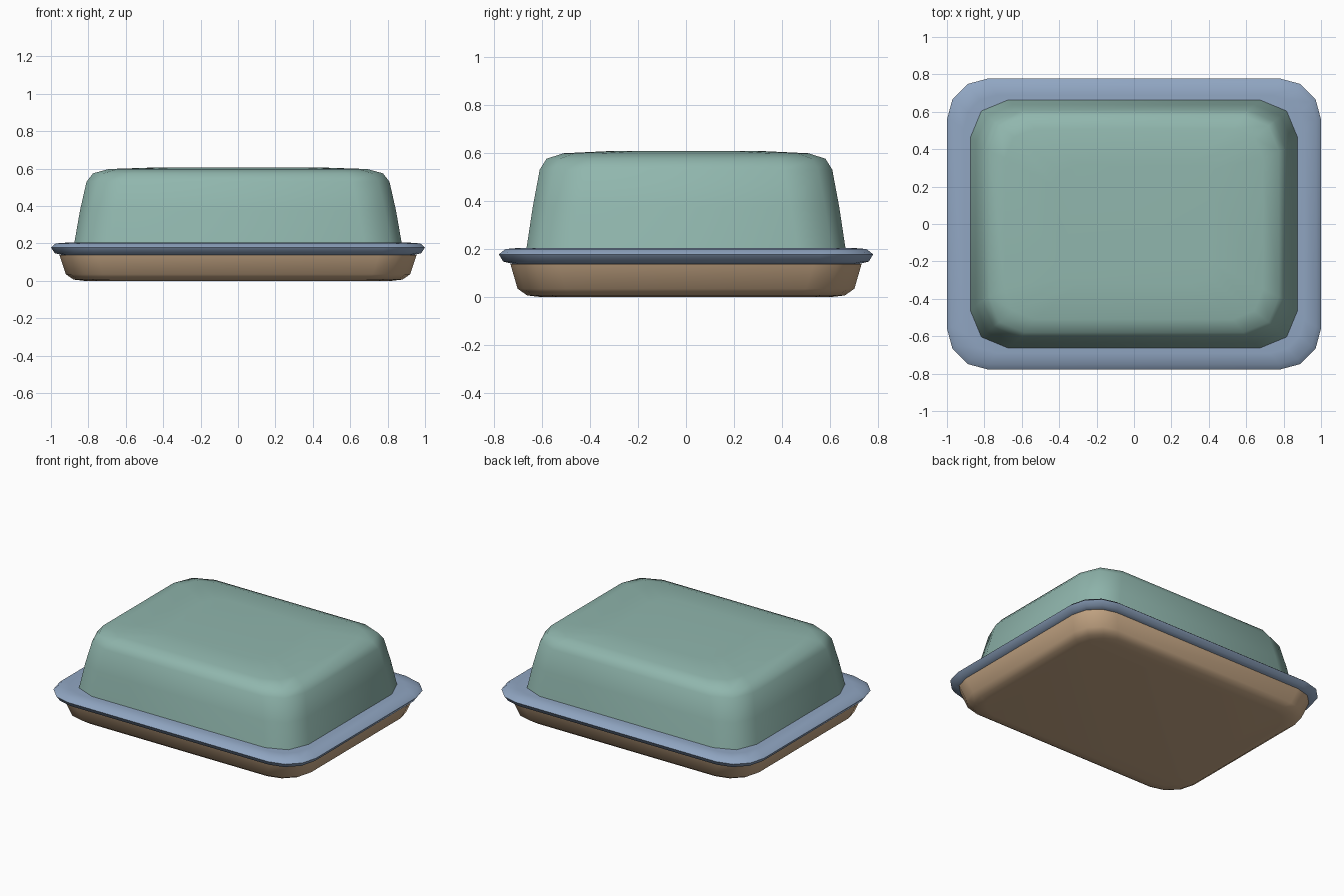
import bpy, bmesh, math

cube = bpy.data.objects.get("Cube")
if cube:
    bpy.data.objects.remove(cube, do_unlink=True)


def material(name, rgb):
    m = bpy.data.materials.new(name)
    m.use_nodes = True
    m.diffuse_color = (*rgb, 1)
    m.node_tree.nodes["Principled BSDF"].inputs["Base Color"].default_value = (*rgb, 1)
    return m


def rounded_outline(hx, hy, r, steps):
    """Rectangle with rounded corners, counter-clockwise."""
    points = []
    for corner, (sx, sy) in enumerate([(1, 1), (-1, 1), (-1, -1), (1, -1)]):
        for i in range(steps + 1):
            a = math.pi / 2 * (corner + i / steps)
            points.append((sx * (hx - r) + r * math.cos(a),
                           sy * (hy - r) + r * math.sin(a)))
    return points


def loft(name, mat, rings, steps):
    """Skin rings of (half width, half depth, corner radius, height)."""
    bm = bmesh.new()
    loops = [[bm.verts.new((x, y, z)) for x, y in rounded_outline(hx, hy, r, steps)]
             for hx, hy, r, z in rings]
    n = len(loops[0])
    for low, high in zip(loops, loops[1:]):
        for i in range(n):
            j = (i + 1) % n
            bm.faces.new((low[i], low[j], high[j], high[i]))
    bm.faces.new(loops[0][::-1])
    bm.faces.new(loops[-1])
    mesh = bpy.data.meshes.new(name)
    bm.to_mesh(mesh)
    bm.free()
    mesh.materials.append(mat)
    ob = bpy.data.objects.new(name, mesh)
    bpy.context.collection.objects.link(ob)
    bpy.ops.object.select_all(action='DESELECT')
    ob.select_set(True)
    bpy.context.view_layer.objects.active = ob
    bpy.ops.object.shade_smooth_by_angle(angle=math.radians(65))
    return ob


tan = material("warm tan", (0.60, 0.41, 0.25))
blue = material("dusty blue", (0.28, 0.38, 0.54))
teal = material("soft teal", (0.28, 0.47, 0.42))

# Shallow base dish
loft("base_dish", tan, [
    (0.82, 0.60, 0.16, 0.0),
    (0.88, 0.66, 0.19, 0.007),
    (0.92, 0.70, 0.20, 0.035),
    (0.955, 0.73, 0.20, 0.138)], 3)

# Overhanging rim plate
loft("rim_plate", blue, [
    (0.94, 0.72, 0.19, 0.138),
    (0.98, 0.76, 0.21, 0.148),
    (1.0, 0.778, 0.22, 0.178),
    (0.975, 0.75, 0.20, 0.200),
    (0.91, 0.69, 0.18, 0.205)], 3)

# Domed lid with tapering walls
loft("lid", teal, [
    (0.875, 0.663, 0.20, 0.203),
    (0.845, 0.637, 0.20, 0.375),
    (0.81, 0.608, 0.20, 0.53),
    (0.775, 0.58, 0.19, 0.575),
    (0.69, 0.51, 0.16, 0.598),
    (0.42, 0.32, 0.12, 0.607)], 2)
